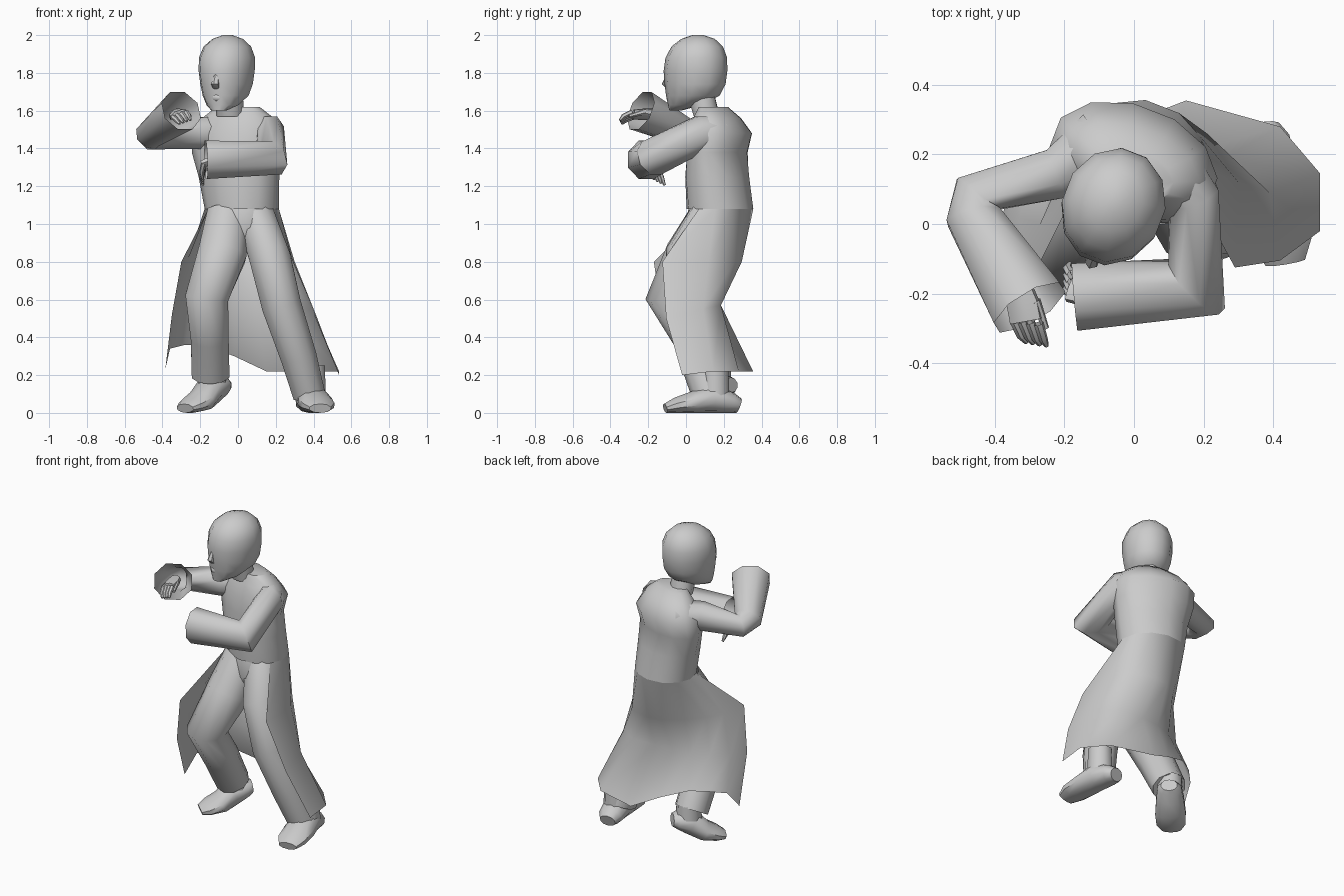
import bpy, bmesh, math
from mathutils import Vector

if "Cube" in bpy.data.objects:
    bpy.data.objects.remove(bpy.data.objects["Cube"], do_unlink=True)

# One plain grey for the whole figure
grey = bpy.data.materials.new("plain grey")
grey.use_nodes = True
grey.diffuse_color = (0.6, 0.6, 0.6, 1)
grey.node_tree.nodes["Principled BSDF"].inputs["Base Color"].default_value = (0.6, 0.6, 0.6, 1)

FACING_BACK = Vector((0.36, 0.93, 0)).normalized()
FACING_LEFT = Vector((FACING_BACK.y, -FACING_BACK.x, 0))
BACK = Vector((0, 1, 0))
UP = Vector((0, 0, 1))


def finish(name, bm, angle):
    """Turn a bmesh into a smooth shaded, coloured object."""
    bmesh.ops.recalc_face_normals(bm, faces=bm.faces[:])
    mesh = bpy.data.meshes.new(name)
    bm.to_mesh(mesh)
    bm.free()
    mesh.materials.append(grey)
    obj = bpy.data.objects.new(name, mesh)
    bpy.context.collection.objects.link(obj)
    bpy.ops.object.select_all(action="DESELECT")
    obj.select_set(True)
    bpy.context.view_layer.objects.active = obj
    bpy.ops.object.shade_smooth_by_angle(angle=math.radians(angle))


def bridge(bm, rows, closed):
    """Join neighbouring rows of vertices with quads."""
    for low, high in zip(rows, rows[1:]):
        count = len(low)
        for i in range(count if closed else count - 1):
            j = (i + 1) % count
            bm.faces.new((low[i], low[j], high[j], high[i]))


def tube(name, stations, sides=10, ref=BACK, level=False, caps=(False, True), floor=False, angle=50):
    """Loft elliptical rings through stations of (x, y, z, width, depth)."""
    bm = bmesh.new()
    centres = [Vector(s[:3]) for s in stations]
    rows = []
    for k, station in enumerate(stations):
        before = centres[max(k - 1, 0)]
        after = centres[min(k + 1, len(centres) - 1)]
        if 0 < k < len(centres) - 1:
            tangent = (after - centres[k]).normalized() + (centres[k] - before).normalized()
        else:
            tangent = after - before
        tangent = UP if level else tangent.normalized()
        side = tangent.cross(ref).normalized()
        normal = side.cross(tangent)
        row = []
        for i in range(sides):
            a = math.tau * (i + 0.5) / sides
            p = centres[k] + side * station[3] * math.cos(a) + normal * station[4] * math.sin(a)
            if floor:
                p.z = max(p.z, 0)
            row.append(bm.verts.new(p))
        rows.append(row)
    bridge(bm, rows, True)
    for capped, row in zip(caps, (rows[0], rows[-1])):
        if capped:
            bm.faces.new(row)
    finish(name, bm, angle)


# Torso of the coat, twisted with the shoulders
waist = (.02, .18, 1.08, .2, .175)
tube("coat_torso", [
    waist, (.005, .165, 1.25, .22, .165), (-.01, .165, 1.38, .245, .15),
    (0, .18, 1.48, .25, .16), (0, .165, 1.56, .2, .115), (0, .145, 1.62, .12, .07),
], sides=12, ref=FACING_BACK, level=True)


def waist_point(degrees):
    """A point on the bottom ring of the torso."""
    a = math.radians(degrees)
    return Vector(waist[:3]) + FACING_LEFT * waist[3] * math.cos(a) + FACING_BACK * waist[4] * math.sin(a)


# Coat skirt: an open sheet running round the back, from right edge to left edge
skirt_rows = [
    [waist_point(225 - 30 * i) for i in range(9)],
    [(-.3, -.17, .8), (-.27, 0, .8), (-.22, .1, .8), (-.13, .2, .8), (-.02, .28, .8),
     (.08, .295, .8), (.21, .26, .8), (.3, .12, .8), (.29, -.125, .8)],
    [(-.35, -.13, .52), (-.33, .02, .55), (-.24, .1, .56), (-.14, .15, .56), (-.03, .18, .57),
     (.09, .185, .57), (.25, .185, .57), (.39, .09, .55), (.42, -.105, .5)],
    [(-.385, 0, .23), (-.36, .09, .34), (-.28, .17, .36), (-.18, .23, .36), (-.02, .29, .3),
     (.15, .355, .22), (.42, .28, .22), (.535, .145, .22), (.535, -.02, .2)],
]
bm = bmesh.new()
bridge(bm, [[bm.verts.new(p) for p in row] for row in skirt_rows], False)
finish("coat_skirt", bm, 70)

# Trousers
tube("trouser_hips", [(.02, .17, 1.1, .18, .15), (.02, .13, .98, .17, .14), (.03, .12, .9, .1, .1)],
     ref=FACING_BACK, level=True)
tube("right_trouser_leg", [
    (-.05, .13, 1.05, .12, .11), (-.085, .02, .84, .135, .13), (-.165, -.09, .61, .12, .125),
    (-.15, .04, .4, .105, .11), (-.145, .15, .2, .105, .1)])
tube("left_trouser_leg", [
    (.09, .13, 1.05, .11, .11), (.165, .02, .84, .115, .13), (.23, .01, .57, .11, .12),
    (.32, .07, .3, .1, .11), (.375, .13, .1, .09, .1)])


# Shoes: a low loft from heel to toe, flat on the ground or with the heel lifted
def shoe(name, heel, toe, lift):
    a, b = Vector(heel), Vector(toe)
    shape = [(0, .05, .04), (.1, .075, .055), (.35, .085, .08), (.6, .095, .06), (.85, .09, .042), (1, .06, .025)]
    tube(name, [(*a.lerp(b, t), h * .95 + lift * max(0, 1 - t / .65), w, h) for t, w, h in shape],
         ref=UP, caps=(True, True), floor=True)
    ankle = a.lerp(b, .32)
    tube(name + "_ankle", [(*ankle, .25, .075, .075), (*ankle, .08 + lift * .5, .08, .08)], sides=8)


shoe("right_shoe", (-.07, .24), (-.28, .01), .11)
shoe("left_shoe", (.37, .28), (.435, -.11), 0)

# Sleeves, open at the cuffs
tube("right_sleeve", [
    (-.09, .23, 1.48, .11, .1), (-.22, .145, 1.48, .08, .09), (-.455, .085, 1.455, .075, .065),
    (-.46, .02, 1.475, .085, .075), (-.3, -.24, 1.6, .12, .115)],
    sides=8, ref=UP, caps=(False, False), angle=60)
tube("left_sleeve", [
    (.1, .17, 1.49, .09, .09), (.17, .08, 1.48, .08, .1), (.18, -.18, 1.35, .11, .1),
    (-.17, -.21, 1.34, .105, .11)], sides=8, ref=UP, caps=(False, False), angle=60)


# Hands: a flattened palm with four curled fingers and a thumb
def hand(name, wrist, knuckles, tips, spread):
    w, k, t, s = (Vector(v) for v in (wrist, knuckles, tips, spread))
    ref = s.cross(k - w)
    tube(name + "_palm", [(*w, .035, .03), (*w.lerp(k, .5), .05, .028), (*k, .05, .022)], sides=8, ref=ref)
    for i, offset in enumerate((-1.5, -.5, .5, 1.5)):
        start = k + s * offset
        end = t + s * offset * .8
        middle = start.lerp(end, .5) + (k - w) * .12
        tube(f"{name}_finger_{i + 1}", [(*start, .014, .014), (*middle, .013, .013), (*end, .007, .007)],
             sides=6, ref=ref)
    base = w.lerp(k, .4) + s * 1.6
    tube(name + "_thumb", [(*base, .016, .016), (*base.lerp(t + s * 2, .6), .009, .009)], sides=6, ref=ref)


hand("right_hand", (-.33, -.17, 1.58), (-.31, -.28, 1.58), (-.28, -.345, 1.54), (.024, -.004, .008))
hand("left_hand", (-.1, -.2, 1.34), (-.18, -.18, 1.31), (-.185, -.14, 1.22), (0, -.022, .012))


# Neck and head, turned with the shoulders
def head_point(forward, z, across=0):
    return Vector((-.06, .05, z)) - FACING_BACK * forward + FACING_LEFT * across


tube("neck", [(-.04, .11, 1.57, .075, .07), (-.045, .08, 1.68, .07, .075)], ref=FACING_BACK, level=True)
skull = [(.115, 1.6, .04, .03), (.06, 1.63, .085, .09), (.015, 1.68, .12, .145), (.002, 1.74, .137, .165),
         (0, 1.81, .147, .172), (-.005, 1.88, .148, .166), (-.01, 1.94, .125, .138),
         (-.015, 1.98, .08, .09), (-.015, 2, .025, .03)]
tube("head", [(*head_point(f, z), w, d) for f, z, w, d in skull],
     sides=12, ref=FACING_BACK, level=True, caps=(True, True))

# Nose and lips
tube("nose", [(*head_point(.15, 1.8), .012, .012), (*head_point(.165, 1.74), .022, .026),
              (*head_point(.145, 1.715), .02, .018)], sides=6, ref=FACING_BACK, level=True)
tube("lips", [(*head_point(.135, 1.668, -.04), .006, .012), (*head_point(.152, 1.67), .014, .018),
              (*head_point(.135, 1.668, .04), .006, .012)], sides=6, ref=UP)
